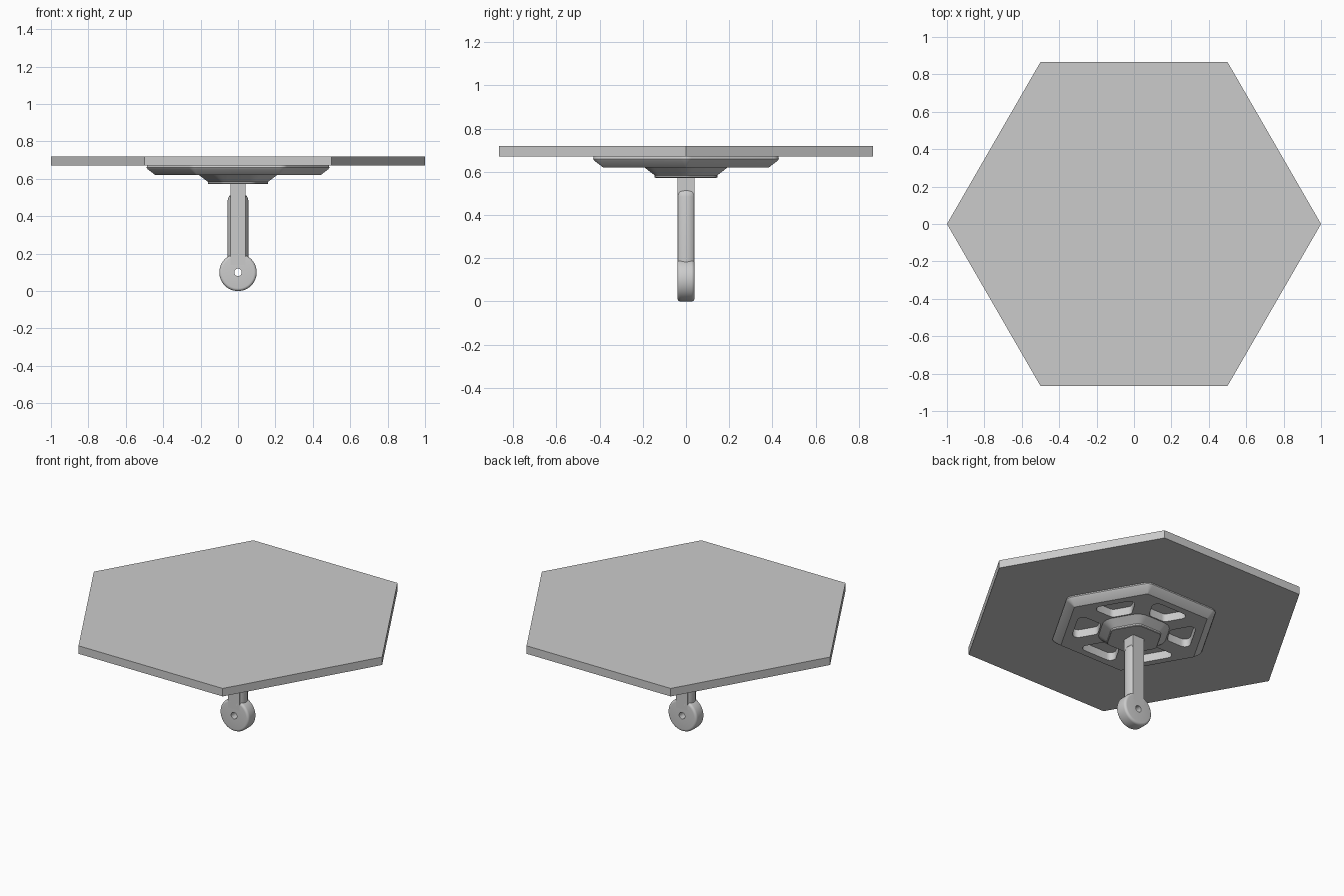
import bpy, bmesh, math
from mathutils import Vector, Matrix

cube = bpy.data.objects.get("Cube")
if cube:
    bpy.data.objects.remove(cube, do_unlink=True)

grey = bpy.data.materials.new("plain_grey")
grey.use_nodes = True
COLOUR = (0.6, 0.6, 0.6, 1)
grey.diffuse_color = COLOUR
grey.node_tree.nodes["Principled BSDF"].inputs["Base Color"].default_value = COLOUR


def finish(name, bm):
    bmesh.ops.recalc_face_normals(bm, faces=bm.faces)
    mesh = bpy.data.meshes.new(name)
    bm.to_mesh(mesh)
    bm.free()
    mesh.materials.append(grey)
    obj = bpy.data.objects.new(name, mesh)
    bpy.context.collection.objects.link(obj)
    return obj


def smooth(obj):
    bpy.ops.object.select_all(action='DESELECT')
    obj.select_set(True)
    bpy.context.view_layer.objects.active = obj
    bpy.ops.object.shade_smooth_by_angle(angle=math.radians(30))


def hexagon(radius):
    return [Vector((radius * math.cos(k * math.pi / 3), radius * math.sin(k * math.pi / 3)))
            for k in range(6)]


def rounded(centres, radius, steps=6):
    """Counter-clockwise convex outline grown by radius with round corners."""
    points, n = [], len(centres)
    for i, c in enumerate(centres):
        before, after = c - centres[i - 1], centres[(i + 1) % n] - c
        start = math.atan2(before.y, before.x) - math.pi / 2
        turn = (math.atan2(after.y, after.x) - math.pi / 2 - start) % math.tau
        for s in range(steps + 1):
            a = start + turn * s / steps
            points.append(c + radius * Vector((math.cos(a), math.sin(a))))
    return points


def loft(bm, sections, closed=False):
    """Bridge equal-length point loops, capping the ends unless closed."""
    loops = [[bm.verts.new(p) for p in s] for s in sections]
    n = len(loops[0])
    pairs = list(zip(loops, loops[1:])) + ([(loops[-1], loops[0])] if closed else [])
    for low, high in pairs:
        for i in range(n):
            j = (i + 1) % n
            bm.faces.new((low[i], low[j], high[j], high[i]))
    if not closed:
        bm.faces.new(loops[0][::-1])
        bm.faces.new(loops[-1])


def at_height(outline, z):
    return [(p.x, p.y, z) for p in outline]


def rounded_hex_part(name, core, profile):
    bm = bmesh.new()
    loft(bm, [at_height(rounded(hexagon(core), r), z) for r, z in profile])
    return finish(name, bm)


def box(name, size, centre):
    bm = bmesh.new()
    bmesh.ops.create_cube(bm, size=1, matrix=Matrix.Translation(centre) @ Matrix.Diagonal((*size, 1)))
    return finish(name, bm)


# Hexagonal top plate
bm = bmesh.new()
loft(bm, [at_height(hexagon(1), z) for z in (0.67, 0.72)])
finish("top_plate", bm)

# Spoked support under the plate, with a chamfered rim
support = rounded_hex_part("spoked_support", 0.439,
                           [(0.003, 0.62), (0.045, 0.652), (0.05, 0.66), (0.047, 0.67)])

# Six wedge pockets between the spokes
bm = bmesh.new()
corner, half_spoke, inner, outer = 0.033, 0.05, 0.2, 0.34


def half_width(a):
    return a * math.tan(math.pi / 6) - (half_spoke + corner) / math.cos(math.pi / 6)


a, b = inner + corner, outer - corner
wedge = [Vector((a, -half_width(a))), Vector((b, -half_width(b))),
         Vector((b, half_width(b))), Vector((a, half_width(a)))]
for k in range(6):
    turn = Matrix.Rotation(math.pi / 6 + k * math.pi / 3, 2)
    outline = [turn @ p for p in rounded(wedge, corner)]
    loft(bm, [at_height(outline, z) for z in (0.55, 0.7)])
cutter = finish("pocket_cutter", bm)
cutter.hide_render = True
cut = support.modifiers.new("pockets", 'BOOLEAN')
cut.operation, cut.solver, cut.object = 'DIFFERENCE', 'EXACT', cutter
bpy.context.view_layer.objects.active = support
bpy.ops.object.modifier_apply(modifier=cut.name)
bpy.data.objects.remove(cutter, do_unlink=True)
smooth(support)

# Tapered central hub
hub = rounded_hex_part("hub", 0.121, [(0.036, 0.572), (0.04, 0.575), (0.04, 0.584), (0.09, 0.622)])
smooth(hub)

# Square stem with bulging grip sides
box("stem", (0.08, 0.08, 0.44), (0, 0, 0.36))


def grip_section(radius, z, steps=12):
    spread = math.asin(min(1, 0.04 / 0.055))
    angles = [-spread + 2 * spread * i / steps for i in range(steps + 1)]
    right = [(max(radius * math.cos(t), 0.03), 0.055 * math.sin(t), z) for t in angles]
    return right + [(-x, -y, z) for x, y, z in right]


bm = bmesh.new()
loft(bm, [grip_section(r, z) for r, z in
          ((0.055, 0.15), (0.055, 0.485), (0.052, 0.498), (0.047, 0.507), (0.038, 0.515))])
smooth(finish("grip", bm))

# Round eyelet with soft rims and a through hole
rim, size, half, hole = 0.015, 0.1, 0.04, 0.02
arc = [(size - rim + rim * math.sin(t), half - rim + rim * math.cos(t))
       for t in (math.pi / 2 * i / 5 for i in range(6))]
profile = [(hole, half)] + arc + [(r, -y) for r, y in reversed(arc)] + [(hole, -half)]
bm = bmesh.new()
circle = [math.tau * i / 48 for i in range(48)]
loft(bm, [[(r * math.cos(t), y, size + r * math.sin(t)) for t in circle] for r, y in profile],
     closed=True)
smooth(finish("eyelet", bm))
